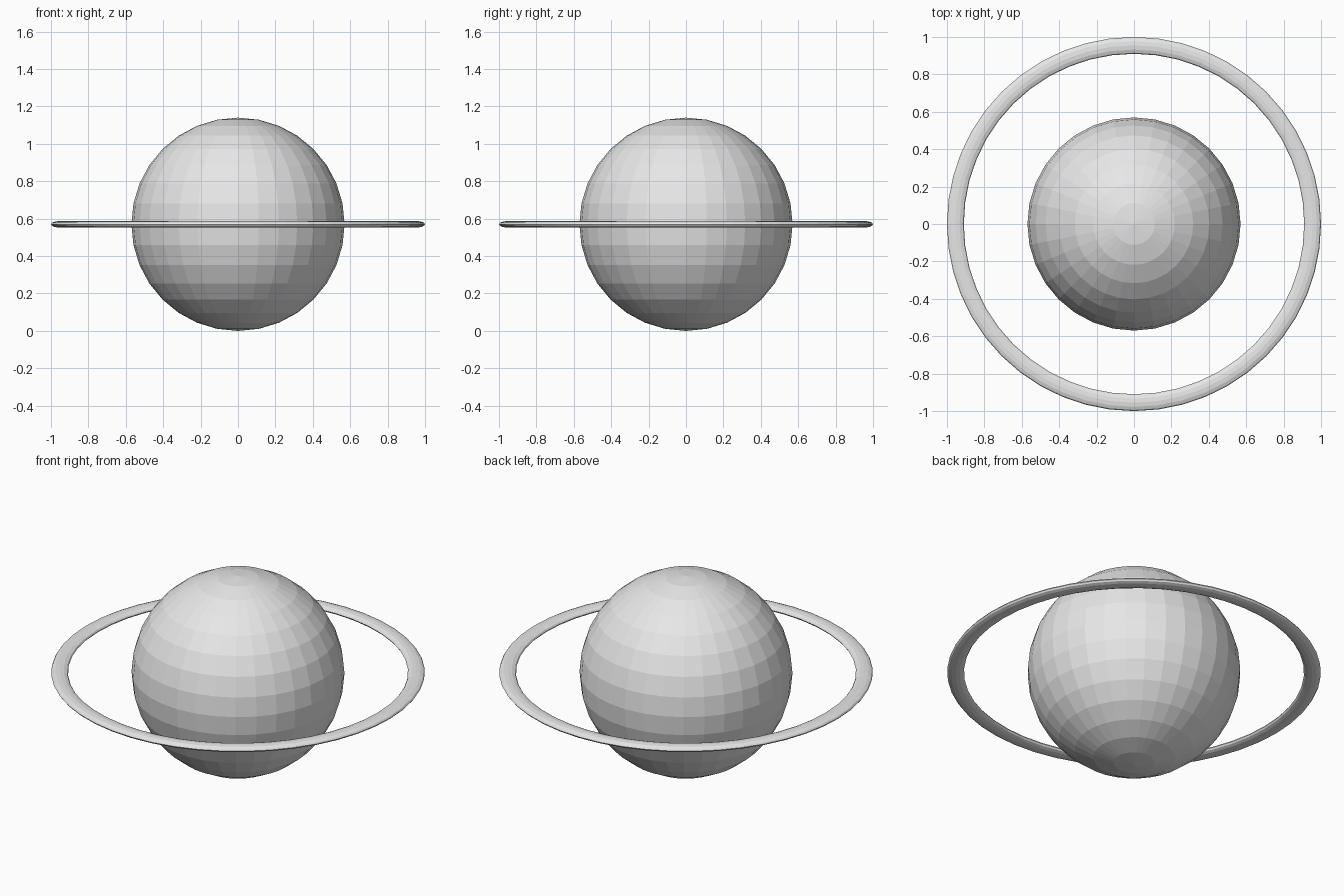
import bpy

# Remove the default cube
cube = bpy.data.objects.get("Cube")
if cube:
    bpy.data.objects.remove(cube, do_unlink=True)

RADIUS = 0.57          # globe radius, also the height of its centre
OUTER, INNER = 1.0, 0.91
RING_HEIGHT = 0.035

# Single plain grey
grey = bpy.data.materials.new("light_grey")
grey.use_nodes = True
colour = (0.8, 0.8, 0.8, 1.0)
grey.diffuse_color = colour
grey.node_tree.nodes["Principled BSDF"].inputs["Base Color"].default_value = colour


def finish(name):
    """Name the new object, colour it and keep its facets flat."""
    obj = bpy.context.object
    obj.name = obj.data.name = name
    obj.data.materials.clear()
    obj.data.materials.append(grey)
    bpy.ops.object.shade_flat()
    return obj


# Faceted globe
bpy.ops.mesh.primitive_uv_sphere_add(
    segments=32, ring_count=16, radius=RADIUS, location=(0, 0, RADIUS))
finish("globe")

# Thin flattened ring floating around the equator
tube = (OUTER - INNER) / 2
bpy.ops.mesh.primitive_torus_add(
    major_segments=48, minor_segments=12,
    major_radius=OUTER - tube, minor_radius=tube, location=(0, 0, RADIUS))
ring = finish("ring")
ring.scale.z = RING_HEIGHT / (2 * tube)
bpy.ops.object.transform_apply(location=False, rotation=False, scale=True)
